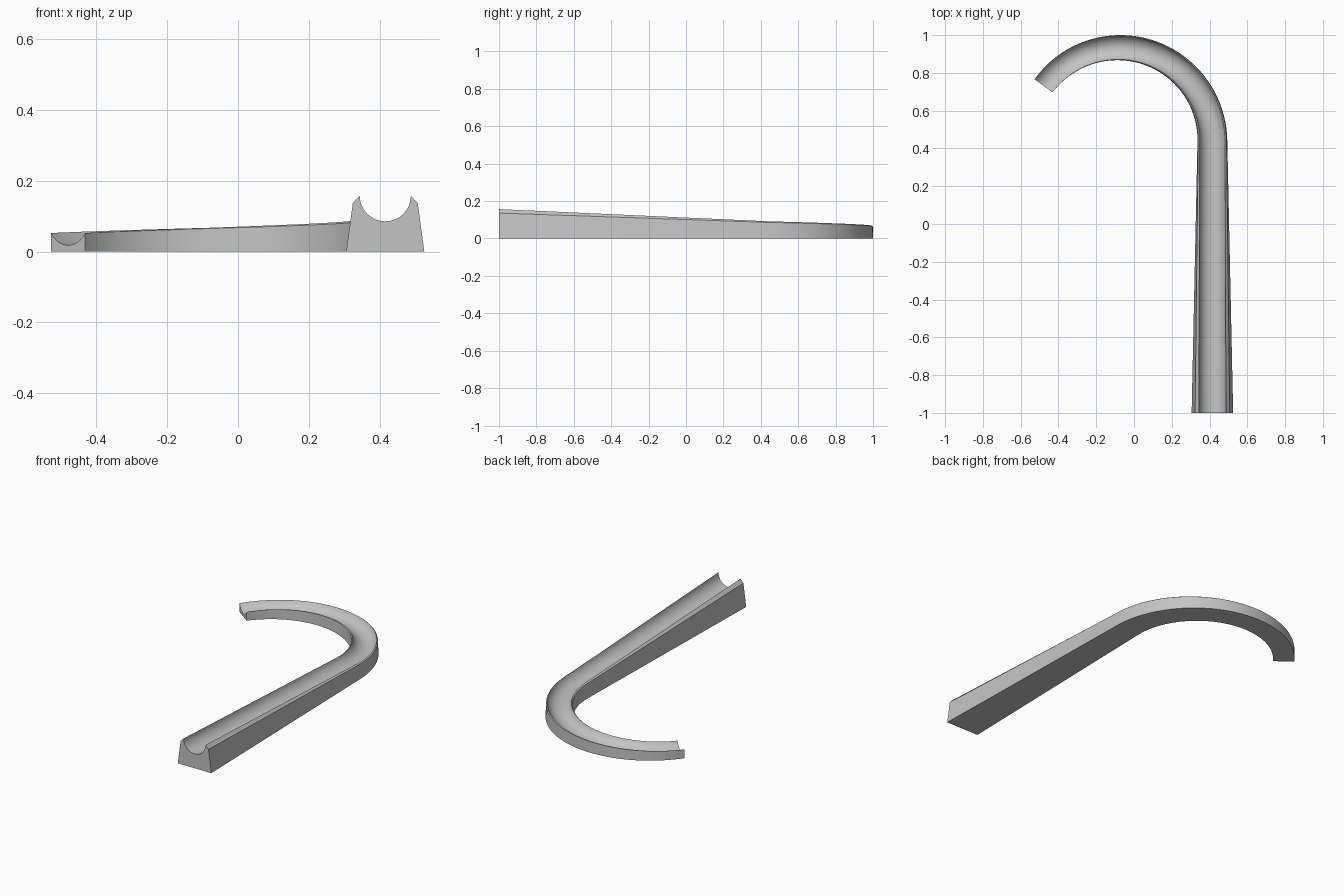
import bpy, bmesh, math
from mathutils import Vector

cube = bpy.data.objects.get("Cube")
if cube:
    bpy.data.objects.remove(cube, do_unlink=True)

# Path: a straight run, then a bend about a centre
CENTRE = Vector((-0.08, 0.4385, 0))
RADIUS = 0.495
SWEEP = math.radians(143.7)
STRAIGHT_STEPS, BEND_STEPS, GROOVE_STEPS = 12, 56, 24

# Section sizes: base half width, shoulder half width, shoulder height,
# rim half width, rim height, groove depth
START = (0.11, 0.0915, 0.136, 0.072, 0.157, 0.072)
MIDDLE = (0.079, 0.075, 0.086, 0.067, 0.092, 0.052)
END = (0.059, 0.059, 0.052, 0.059, 0.052, 0.034)


def blend(a, b, t):
    return [p + (q - p) * t for p, q in zip(a, b)]


def section(base, shoulder, shoulder_z, rim, rim_z, depth):
    """Closed outline (across, up): tapered block with a round groove on top."""
    r = (rim * rim + depth * depth) / (2 * depth)
    half = math.acos(max(-1, min(1, (r - depth) / r)))
    pts = [(-shoulder, shoulder_z), (-base, 0), (base, 0), (shoulder, shoulder_z)]
    for i in range(GROOVE_STEPS + 1):
        a = half * (1 - 2 * i / GROOVE_STEPS)
        pts.append((r * math.sin(a), rim_z - depth + r * (1 - math.cos(a))))
    return pts


# Stations along the path: centre point, outward direction, section sizes
stations = []
for i in range(STRAIGHT_STEPS):
    t = i / STRAIGHT_STEPS
    y = -1 + (CENTRE.y + 1) * t
    stations.append((Vector((CENTRE.x + RADIUS, y, 0)), Vector((1, 0, 0)),
                     blend(START, MIDDLE, t)))
for i in range(BEND_STEPS + 1):
    t = i / BEND_STEPS
    out = Vector((math.cos(SWEEP * t), math.sin(SWEEP * t), 0))
    stations.append((CENTRE + out * RADIUS, out, blend(MIDDLE, END, t)))

# Skin the sections and cap both ends
bm = bmesh.new()
rings = []
for point, out, sizes in stations:
    rings.append([bm.verts.new(point + out * u + Vector((0, 0, z)))
                  for u, z in section(*sizes)])
count = len(rings[0])
for a, b in zip(rings, rings[1:]):
    for j in range(count):
        k = (j + 1) % count
        bm.faces.new((a[j], a[k], b[k], b[j]))
bm.faces.new(rings[0])
bm.faces.new(rings[-1])
bmesh.ops.remove_doubles(bm, verts=bm.verts, dist=0.00001)
bmesh.ops.recalc_face_normals(bm, faces=bm.faces)

mesh = bpy.data.meshes.new("curved_channel")
bm.to_mesh(mesh)
bm.free()
channel = bpy.data.objects.new("curved_channel", mesh)
bpy.context.collection.objects.link(channel)

# Plain grey material
grey = bpy.data.materials.new("light_grey")
grey.use_nodes = True
colour = (0.55, 0.55, 0.55, 1)
grey.diffuse_color = colour
for node in grey.node_tree.nodes:
    if node.type == "BSDF_PRINCIPLED":
        node.inputs["Base Color"].default_value = colour
mesh.materials.append(grey)

# Smooth groove and bend, crisp rims
bpy.ops.object.select_all(action="DESELECT")
channel.select_set(True)
bpy.context.view_layer.objects.active = channel
bpy.ops.object.shade_smooth_by_angle(angle=math.radians(22))
